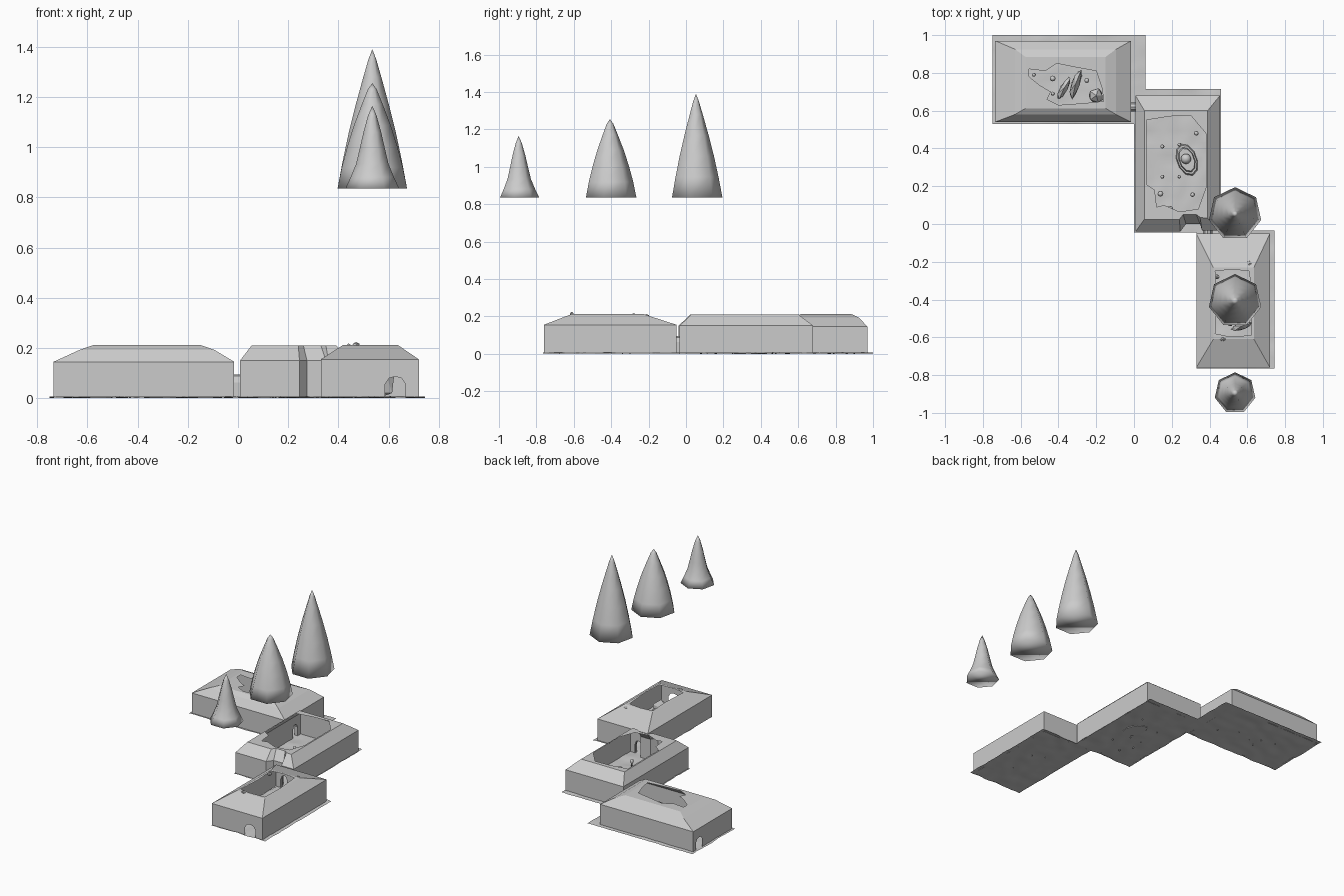
import bpy, bmesh, math, random
from mathutils import Vector, noise

if "Cube" in bpy.data.objects:
    bpy.data.objects.remove(bpy.data.objects["Cube"])

random.seed(4)


def finish(name, bm, smooth=False):
    me = bpy.data.meshes.new(name)
    bmesh.ops.recalc_face_normals(bm, faces=bm.faces[:])
    for f in bm.faces:
        f.smooth = smooth
    bm.to_mesh(me)
    bm.free()
    ob = bpy.data.objects.new(name, me)
    bpy.context.collection.objects.link(ob)
    return ob


def rect(x0, x1, y0, y1):
    return [(x0, y0), (x1, y0), (x1, y1), (x0, y1)]


def arch(w, h):
    return [(-w, 0), (-w, .65 * h), (-.6 * w, .93 * h), (0, h),
            (.6 * w, .93 * h), (w, .65 * h), (w, 0)]


# Chamber shell: walls with arched doors, hipped roof, broken opening on top
def chamber(name, rings, hole, doors):
    bm = bmesh.new()
    base = [bm.verts.new((x, y, .004)) for x, y in rings[0][0]]
    loops = [base] + [[bm.verts.new((x, y, z)) for x, y in pts] for pts, z in rings]
    n = len(base)
    for k in range(len(loops) - 1):
        for i in range(n):
            j = (i + 1) % n
            a, b = loops[k], loops[k + 1]
            cut = []
            if k == 0 and i in doors:
                frac, w, h = doors[i]
                d = b[j].co - b[i].co
                u = d.normalized()
                c = a[i].co + d * frac
                cut = [bm.verts.new(c + u * s + Vector((0, 0, z))) for s, z in arch(w, h)]
            bm.faces.new([a[i]] + cut + [a[j], b[j], b[i]])
    zt = rings[-1][1]
    hv = [bm.verts.new((x, y, zt)) for x, y in hole]
    edges = [bm.edges.new((hv[i], hv[i - 1])) for i in range(len(hv))]
    top = loops[-1]
    edges += [bm.edges.get((top[i], top[i - 1])) for i in range(n)]
    bmesh.ops.triangle_fill(bm, use_beauty=True, edges=edges, normal=(0, 0, 1))
    bmesh.ops.triangulate(bm, faces=[f for f in bm.faces if len(f.verts) > 4])
    return finish(name, bm)


chamber("front_chamber",
        [(rect(.33, .72, -.76, -.05), .155), (rect(.42, .635, -.61, -.23), .213)],
        [(.43, -.58), (.5, -.595), (.62, -.59), (.625, -.42), (.61, -.25),
         (.52, -.24), (.43, -.25), (.44, -.4)],
        {0: (.76, .04, .082), 2: (.846, .025, .09)})

chamber("middle_chamber",
        [([(.008, -.04), (.245, -.04), (.275, 0), (.35, 0), (.36, -.035),
           (.455, -.035), (.455, .68), (.008, .68)], .15),
         ([(.055, .025), (.24, .025), (.26, .05), (.33, .05), (.35, .035),
           (.39, .03), (.39, .6), (.055, .6)], .211)],
        [(.065, .55), (.19, .57), (.3, .575), (.38, .48), (.38, .19), (.34, .08),
         (.24, .065), (.16, .1), (.12, .09), (.11, .18), (.065, .21)],
        {4: (.35, .025, .09), 7: (.083, .025, .09)})

chamber("back_chamber",
        [(rect(-.735, -.015, .54, .97), .145), (rect(-.63, -.095, .58, .925), .193),
         (rect(-.575, -.15, .612, .885), .212)],
        [(-.555, .82), (-.47, .81), (-.41, .85), (-.31, .83), (-.2, .81), (-.17, .72),
         (-.16, .65), (-.26, .64), (-.4, .63), (-.46, .66), (-.44, .7), (-.5, .735),
         (-.555, .78)],
        {1: (.19, .025, .09), 3: (.15, .035, .08)})


# Short tunnels joining the chambers
def tunnel(name, p, q, w, h):
    bm = bmesh.new()
    p, q = Vector((*p, .004)), Vector((*q, .004))
    d = (q - p).normalized()
    side = Vector((-d.y, d.x, 0))
    a, b = [[bm.verts.new(o + side * s + Vector((0, 0, z))) for s, z in arch(w, h)]
            for o in (p, q)]
    for i in range(len(a) - 1):
        bm.faces.new((a[i], a[i + 1], b[i + 1], b[i]))
    finish(name, bm)


tunnel("side_tunnel", (-.015, .62), (.008, .62), .025, .09)
tunnel("front_tunnel", (.39, -.05), (.39, -.035), .025, .09)


# Uneven ground sheets
def ground(name, x0, x1, y0, y1):
    bm = bmesh.new()
    bmesh.ops.create_grid(bm, x_segments=24, y_segments=24, size=.5)
    for v in bm.verts:
        x, y = x0 + (v.co.x + .5) * (x1 - x0), y0 + (v.co.y + .5) * (y1 - y0)
        v.co = (x, y, max(0, .004 + .006 * noise.noise(Vector((x * 14, y * 14, 0)))))
    finish(name, bm, True)


ground("front_ground", .33, .745, -.765, -.035)
ground("middle_ground", 0, .46, -.045, .715)
ground("back_ground", -.75, .06, .53, 1.0)


# Lathe used for the spires and the small growths
def lathe(name, x, y, profile, sides, smooth=True):
    bm = bmesh.new()
    rows = []
    for r, z in profile:
        rows.append([bm.verts.new((x + r * math.cos(math.pi / 2 + math.tau * i / sides),
                                   y + r * math.sin(math.pi / 2 + math.tau * i / sides), z))
                     for i in range(sides)])
    for a, b in zip(rows, rows[1:]):
        for i in range(sides):
            j = (i + 1) % sides
            bm.faces.new((a[i], a[j], b[j], b[i]))
    bm.faces.new(rows[0])
    bmesh.ops.remove_doubles(bm, verts=bm.verts[:], dist=.0005)
    finish(name, bm, smooth)


# Three floating seven-sided spires
spires = [
    (.053, .142, .555, [(1, 0), (.85, .2), (.68, .4), (.48, .6), (.26, .8), (.11, .93), (0, 1)]),
    (-.407, .142, .42, [(1, 0), (.88, .2), (.72, .4), (.53, .6), (.3, .8), (.13, .94), (0, 1)]),
    (-.895, .11, .33, [(1, 0), (.8, .14), (.6, .3), (.47, .48), (.33, .68), (.16, .88), (0, 1)]),
]
for k, (y, r, h, prof) in enumerate(spires):
    lathe(f"spire_{k + 1}", .535, y, [(a * r, .835 + b * h) for a, b in prof], 7)

# Small cave growths: narrow foot and rounded cap
growths = [(.15, .41), (.24, .42), (.33, .48), (.15, .25), (.24, .25), (.31, .155),
           (.19, .08), (.14, .16), (-.43, .77), (-.43, .69), (-.25, .76), (-.13, .69),
           (-.53, .79), (.5, -.3), (.58, -.34)]
for k, (x, y) in enumerate(growths):
    r = random.uniform(.009, .017)
    lathe(f"growth_{k + 1}", x, y, [(.3 * r, 0), (.4 * r, .03), (r, .045), (.75 * r, .057), (0, .063)], 8)


# Faceted stones
def stone(name, loc, size, turn=0):
    bm = bmesh.new()
    bmesh.ops.create_icosphere(bm, subdivisions=1, radius=1)
    c, s = math.cos(turn), math.sin(turn)
    for v in bm.verts:
        p = v.co * random.uniform(.85, 1.1)
        px, py, pz = p.x * size[0], p.y * size[1], p.z * size[2]
        v.co = (loc[0] + c * px - s * py, loc[1] + s * px + c * py, max(.004, loc[2] + pz))
    finish(name, bm)


stone("boulder", (-.2, .68, .05), (.042, .042, .05))
stone("ridge_stone_1", (-.31, .74, .06), (.025, .09, .09), -.3)
stone("ridge_stone_2", (-.37, .72, .05), (.022, .08, .06), -.5)
stone("slab_1", (.57, -.54, .06), (.06, .025, .09), .3)
stone("slab_2", (.5, -.5, .05), (.03, .05, .06), .2)
stone("ledge_stone_1", (.61, -.21, .2), (.016, .016, .012))
stone("ledge_stone_2", (.47, -.61, .212), (.018, .012, .012))
stone("ledge_stone_3", (.44, -.28, .205), (.015, .015, .015))

# Oval dais with a ball in the middle chamber
for name, sx, sy, z0, z1 in (("dais_lower", .055, .09, 0, .025), ("dais_upper", .042, .07, .025, .045)):
    bm = bmesh.new()
    bmesh.ops.create_cone(bm, cap_ends=True, segments=10, radius1=1, radius2=.9, depth=1)
    c, s = math.cos(.35), math.sin(.35)
    for v in bm.verts:
        x, y = v.co.x * sx, v.co.y * sy
        v.co = (.28 + c * x - s * y, .34 + s * x + c * y, z0 + (v.co.z + .5) * (z1 - z0))
    finish(name, bm)
bm = bmesh.new()
bmesh.ops.create_uvsphere(bm, u_segments=16, v_segments=10, radius=.027)
bmesh.ops.translate(bm, verts=bm.verts[:], vec=(.275, .345, .065))
finish("dais_ball", bm, True)
